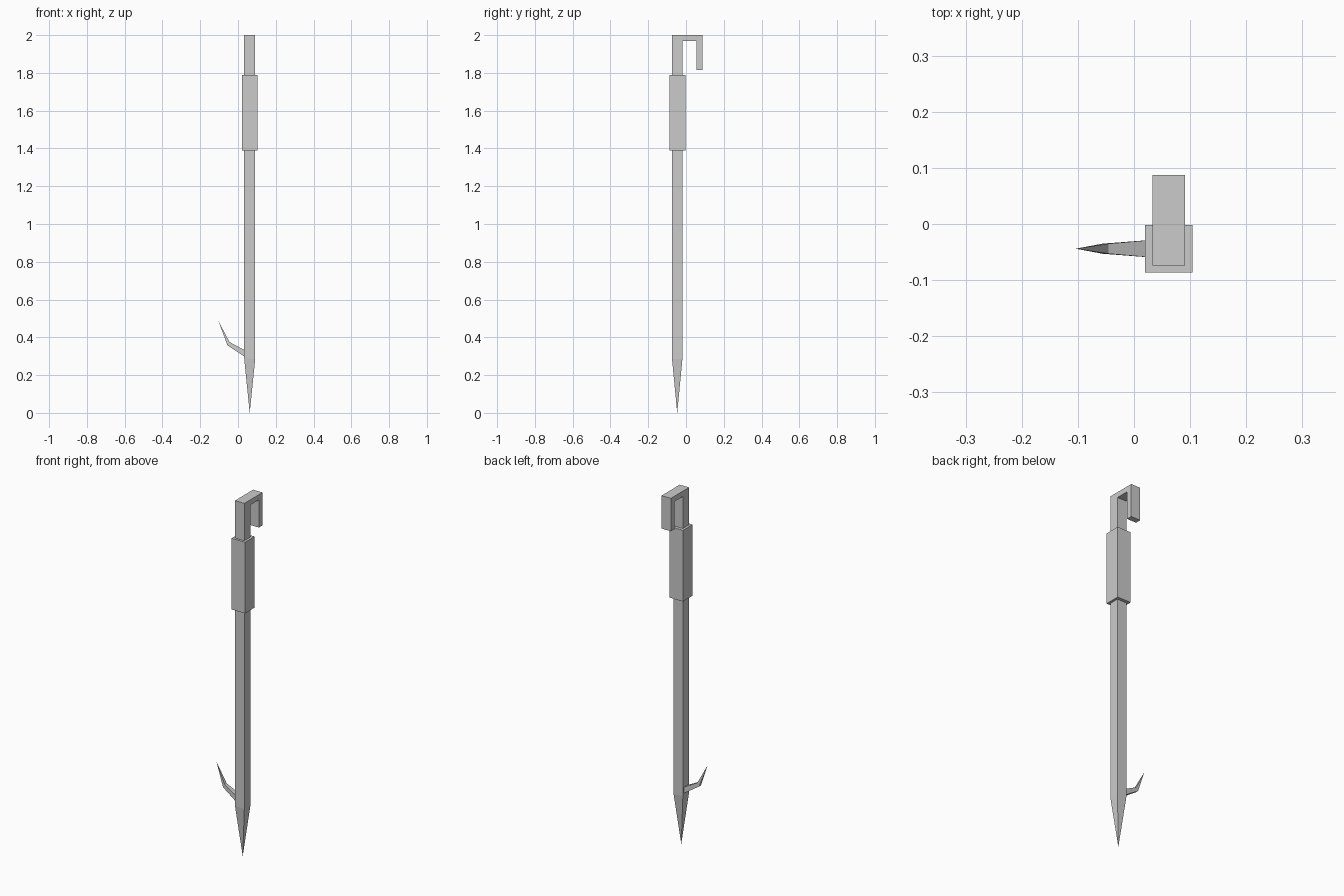
import bpy, bmesh
from mathutils import Vector

if "Cube" in bpy.data.objects:
    bpy.data.objects.remove(bpy.data.objects["Cube"])

CX, CY = 0.062, -0.045   # shaft axis
H = 0.029                # shaft half width


def finish(bm, name):
    bmesh.ops.recalc_face_normals(bm, faces=bm.faces)
    mesh = bpy.data.meshes.new(name)
    bm.to_mesh(mesh)
    bm.free()
    obj = bpy.data.objects.new(name, mesh)
    bpy.context.collection.objects.link(obj)
    return obj


# Shaft with folded-over hook: side profile (y, z) extruded along x
SHOULDER = 0.285
profile = [(CY - H, SHOULDER), (CY + H - 0.003, SHOULDER), (CY + H - 0.003, 1.97),
           (0.055, 1.97), (0.055, 1.815), (0.087, 1.815), (0.087, 2.0), (CY - H, 2.0)]
bm = bmesh.new()
face = bm.faces.new([bm.verts.new((CX - H, y, z)) for y, z in profile])
ext = bmesh.ops.extrude_face_region(bm, geom=[face], use_keep_orig=True)
bmesh.ops.translate(bm, vec=(2 * H, 0, 0),
                    verts=[v for v in ext["geom"] if isinstance(v, bmesh.types.BMVert)])
bmesh.ops.recalc_face_normals(bm, faces=bm.faces)

# Pointed end: pull the centre of the bottom face down to the ground
bottom = [f for f in bm.faces if all(abs(v.co.z - SHOULDER) < 1e-5 for v in f.verts)]
tip = bmesh.ops.poke(bm, faces=bottom)["verts"][0]
tip.co.z = 0.0
finish(bm, "shaft_and_hook")

# Square grip sleeve
bm = bmesh.new()
bmesh.ops.create_cube(bm, size=1)
bmesh.ops.scale(bm, vec=(0.084, 0.085, 0.40), verts=bm.verts)
bmesh.ops.translate(bm, vec=(CX, CY + 0.001, 1.59), verts=bm.verts)
finish(bm, "grip")

# Side barb: two tapering rings ending in a point
bm = bmesh.new()
rings = []
for lower, upper, half in [((0.036, 0.297), (0.036, 0.332), 0.016),
                           ((-0.056, 0.358), (-0.045, 0.375), 0.009)]:
    corners = [(lower, -half), (lower, half), (upper, half), (upper, -half)]
    rings.append([bm.verts.new((p[0], CY + 0.001 + dy, p[1])) for p, dy in corners])
point = bm.verts.new((-0.104, CY + 0.001, 0.487))
bm.faces.new(rings[0])
for i in range(4):
    j = (i + 1) % 4
    bm.faces.new((rings[0][i], rings[0][j], rings[1][j], rings[1][i]))
    bm.faces.new((rings[1][i], rings[1][j], point))
finish(bm, "barb")
